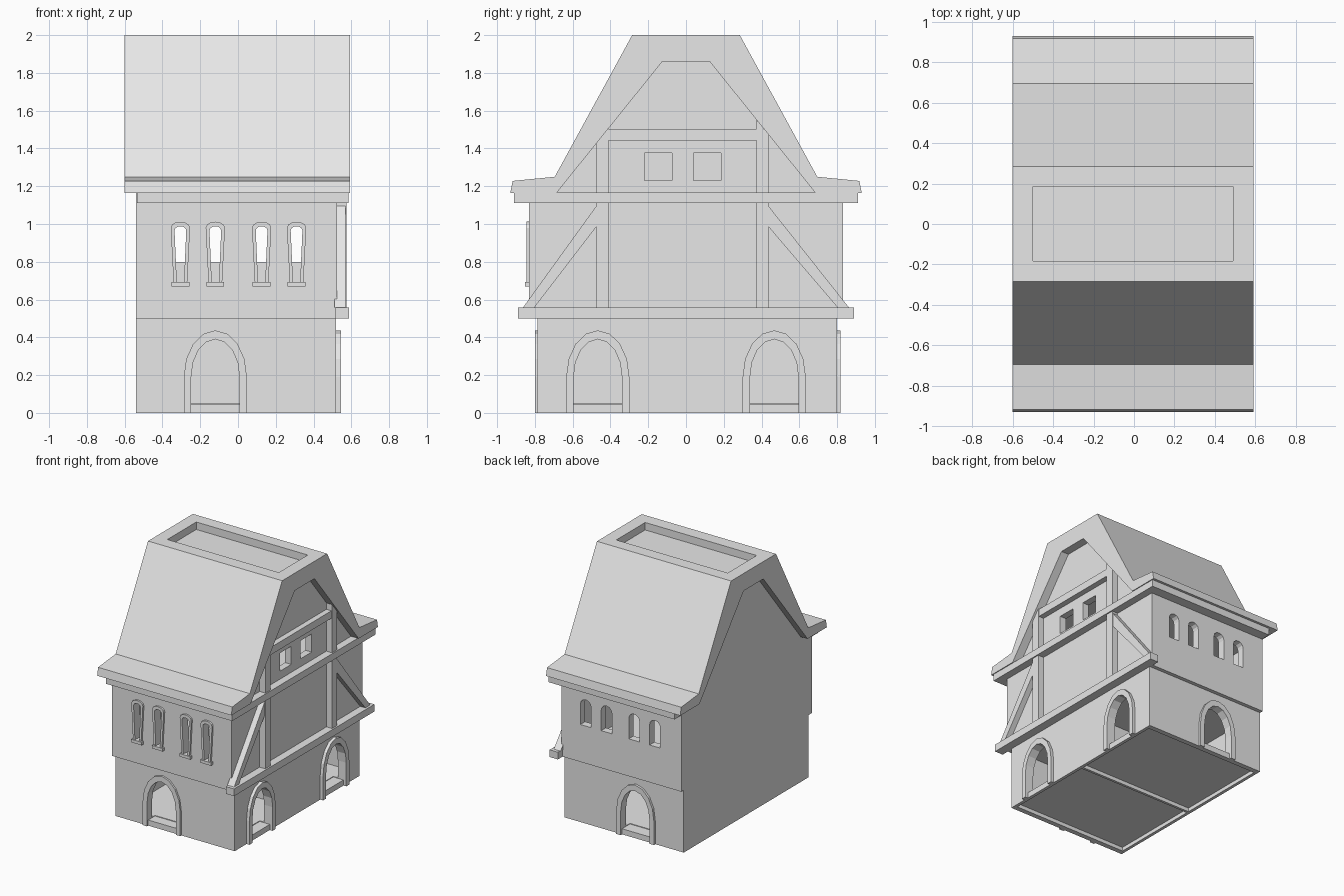
import bpy, bmesh, math

if "Cube" in bpy.data.objects:
    bpy.data.objects.remove(bpy.data.objects["Cube"], do_unlink=True)

GREY = (0.8, 0.8, 0.8, 1.0)
stone = bpy.data.materials.new("light_grey")
stone.use_nodes = True
stone.diffuse_color = GREY
stone.node_tree.nodes["Principled BSDF"].inputs["Base Color"].default_value = GREY


def prism(name, pts, axis, a, b):
    """Extrude a (u, z) outline along x or y from a to b."""
    bm = bmesh.new()
    place = (lambda u, z: (a, u, z)) if axis == "x" else (lambda u, z: (u, a, z))
    face = bm.faces.new([bm.verts.new(place(u, z)) for u, z in pts])
    ext = bmesh.ops.extrude_face_region(bm, geom=[face])
    move = (b - a, 0, 0) if axis == "x" else (0, b - a, 0)
    bmesh.ops.translate(bm, vec=move, verts=[
        v for v in ext["geom"] if isinstance(v, bmesh.types.BMVert)])
    bmesh.ops.recalc_face_normals(bm, faces=bm.faces)
    mesh = bpy.data.meshes.new(name)
    bm.to_mesh(mesh)
    bm.free()
    mesh.materials.append(stone)
    obj = bpy.data.objects.new(name, mesh)
    bpy.context.collection.objects.link(obj)
    return obj


def box(name, x0, x1, y0, y1, z0, z1):
    return prism(name, [(y0, z0), (y1, z0), (y1, z1), (y0, z1)], "x", x0, x1)


def carve(obj, cutters):
    """Cut the openings out of a solid, then drop the cutters."""
    for c in cutters:
        c.hide_render = True
        mod = obj.modifiers.new("cut", "BOOLEAN")
        mod.operation, mod.solver, mod.object = "DIFFERENCE", "EXACT", c
    deps = bpy.context.evaluated_depsgraph_get()
    mesh = bpy.data.meshes.new_from_object(obj.evaluated_get(deps))
    obj.modifiers.clear()
    obj.data = mesh
    for c in cutters:
        bpy.data.objects.remove(c, do_unlink=True)


def arch(cu, base, half, spring, top, steps=8, foot=None):
    """Arched outline, from the right foot over the top to the left foot."""
    foot = half if foot is None else foot
    pts = [(cu + foot, base)]
    for i in range(steps + 1):
        t = math.pi * i / steps
        pts.append((cu + half * math.cos(t), spring + (top - spring) * math.sin(t)))
    return pts + [(cu - foot, base)]


def ring(name, outer, inner, axis, a, b):
    return prism(name, outer + inner[::-1], axis, a, b)


# Door positions: (axis, centre, wall start, wall end, frame face)
doors = {
    "front": ("y", -0.12, -0.785, -0.70, -0.80),
    "back": ("y", -0.12, 0.80, 0.70, 0.818),
    "right_a": ("x", -0.467, 0.52, 0.43, 0.545),
    "right_b": ("x", 0.467, 0.52, 0.43, 0.545),
}

# Ground floor: two hollow rooms, doorways, recessed base panels
ground = box("ground_floor", -0.54, 0.52, -0.785, 0.80, 0, 0.5)
cuts = []
for y0, y1 in ((-0.735, -0.02), (0.02, 0.75)):
    cuts.append(box("room", -0.49, 0.47, y0, y1, 0.05, 0.46))
    cuts.append(box("recess", -0.515, 0.495, y0 - 0.01, y1 + 0.01, -0.05, 0.03))
for name, (axis, c, wall, inside, face) in doors.items():
    out = wall + math.copysign(0.1, wall)
    cuts.append(prism("doorway", arch(c, 0.045, 0.128, 0.19, 0.39), axis, inside, out))
    ring("door_frame_" + name, arch(c, 0, 0.167, 0.19, 0.437),
         arch(c, 0, 0.128, 0.19, 0.39), axis, wall - math.copysign(0.02, wall), face)
carve(ground, cuts)

# Upper storey and gable in one body, hollow inside
half_body = [(0.83, 0.5), (0.83, 1.165), (0.69, 1.175), (0.13, 1.87)]
body = prism("upper_storey", half_body + [(-u, z) for u, z in half_body[::-1]],
             "x", -0.54, 0.525)
cuts = [box("main_room", -0.49, 0.47, -0.77, 0.77, 0.54, 1.08),
        box("attic_room", -0.49, 0.47, -0.45, 0.45, 1.18, 1.42)]
for i, x in enumerate((-0.305, -0.12, 0.125, 0.31)):
    slot = arch(x, 0.69, 0.031, 0.965, 0.988, 6, foot=0.019)
    cuts.append(prism("slot", slot, "y", -0.95, -0.7))
    cuts.append(prism("opening", arch(x, 0.80, 0.047, 0.965, 1.01, 6), "y", 0.7, 0.95))
    ring(f"slot_frame_{i}", arch(x, 0.69, 0.051, 0.98, 1.012, 6, foot=0.036),
         slot, "y", -0.845, -0.82)
    box(f"slot_sill_{i}", x - 0.047, x + 0.047, -0.853, -0.82, 0.668, 0.692)
for y in (-0.147, 0.112):
    cuts.append(box("gable_window", 0.4, 0.6, y - 0.072, y + 0.072, 1.23, 1.375))
carve(body, cuts)

# Roof with flared eaves, cut-off ridge and sunken top panel
outer = [(0.93, 1.165), (0.918, 1.228), (0.695, 1.25), (0.285, 2.0)]
inner = [(0.125, 1.86), (0.685, 1.165)]
roof = prism("roof", outer + [(-u, z) for u, z in outer[::-1]]
             + [(-u, z) for u, z in inner[::-1]] + inner, "x", -0.6, 0.592)
carve(roof, [box("top_recess", -0.5, 0.49, -0.182, 0.185, 1.94, 2.1)])

# Horizontal timbers
box("cornice", -0.535, 0.585, -0.91, 0.91, 1.11, 1.166)
box("sill_beam", 0.515, 0.588, -0.89, 0.89, 0.5, 0.558)
box("collar_beam", 0.51, 0.57, -0.42, 0.42, 1.442, 1.502)

# Posts and diagonal braces on the timbered side
for side, s, inset in (("front", -1, 0.0), ("back", 1, 0.038)):
    near, far = s * (0.41 - inset), s * (0.475 - inset)
    prism(f"{side}_post", [(near, 0.55), (far, 0.55), (far, 1.435 + inset),
                           (near, 1.515 + inset)], "x", 0.51, 0.575)
    prism(f"{side}_brace", [(s * 0.865, 0.555), (s * 0.805, 0.555),
                            (far, 0.985), (far, 1.095)], "x", 0.51, 0.57)
